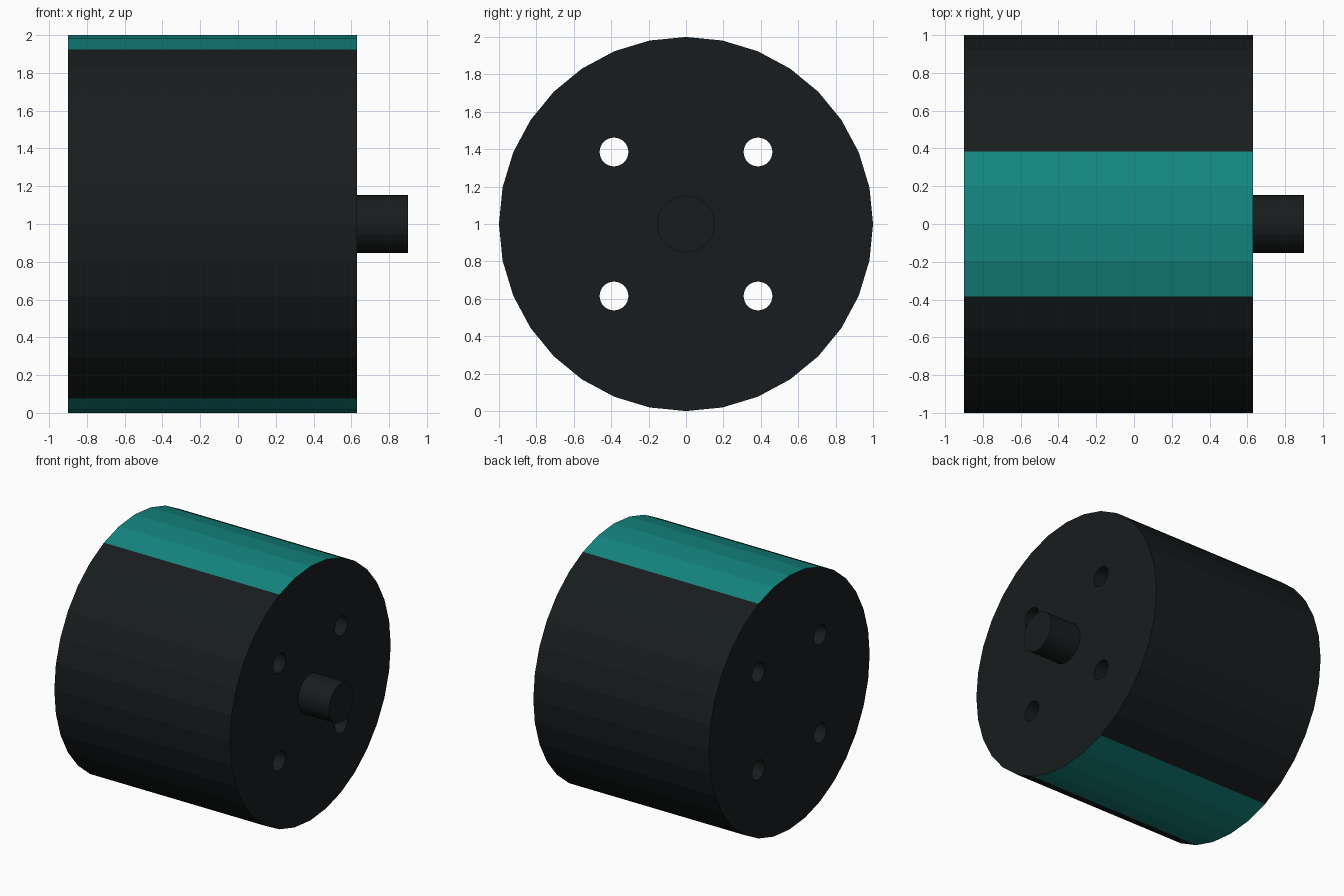
import bpy
from math import pi, sin

if "Cube" in bpy.data.objects:
    bpy.data.objects.remove(bpy.data.objects["Cube"])

X_BACK, X_FACE, X_TIP = -0.9, 0.63, 0.9
SIDES = 32


def material(name, rgb):
    mat = bpy.data.materials.new(name)
    mat.diffuse_color = (*rgb, 1)
    mat.use_nodes = True
    mat.node_tree.nodes["Principled BSDF"].inputs["Base Color"].default_value = mat.diffuse_color
    return mat


dark = material("dark_casing", (0.009, 0.012, 0.013))
teal = material("teal_band", (0.007, 0.24, 0.22))


def rod(name, x0, x1, radius, y=0.0, z=1.0):
    """Flat-shaded cylinder lying along x."""
    bpy.ops.mesh.primitive_cylinder_add(
        vertices=SIDES, radius=radius, depth=x1 - x0,
        location=((x0 + x1) / 2, y, z), rotation=(0, pi / 2, 0))
    bpy.ops.object.transform_apply(location=True, rotation=True, scale=True)
    obj = bpy.context.object
    obj.name = name
    obj.data.materials.append(dark)
    return obj


# Main drum, with teal strips along the top and bottom
body = rod("motor_body", X_BACK, X_FACE, 1.0)
body.data.materials.append(teal)
for face in body.data.polygons:
    if abs(face.normal.x) < 0.5 and abs(face.normal.y) < sin(pi / 8):
        face.material_index = 1

# Four mounting holes running right through the drum
for y in (-0.385, 0.385):
    for z in (0.615, 1.385):
        cutter = rod("hole_cutter", X_BACK - 0.1, X_FACE + 0.1, 0.077, y, z)
        cutter.hide_render = True
        bpy.context.view_layer.objects.active = body
        mod = body.modifiers.new("mounting_hole", 'BOOLEAN')
        mod.operation = 'DIFFERENCE'
        mod.solver = 'EXACT'
        mod.object = cutter
        bpy.ops.object.modifier_apply(modifier=mod.name)
        bpy.data.objects.remove(cutter, do_unlink=True)

# Output shaft
rod("output_shaft", X_FACE, X_TIP, 0.153)
